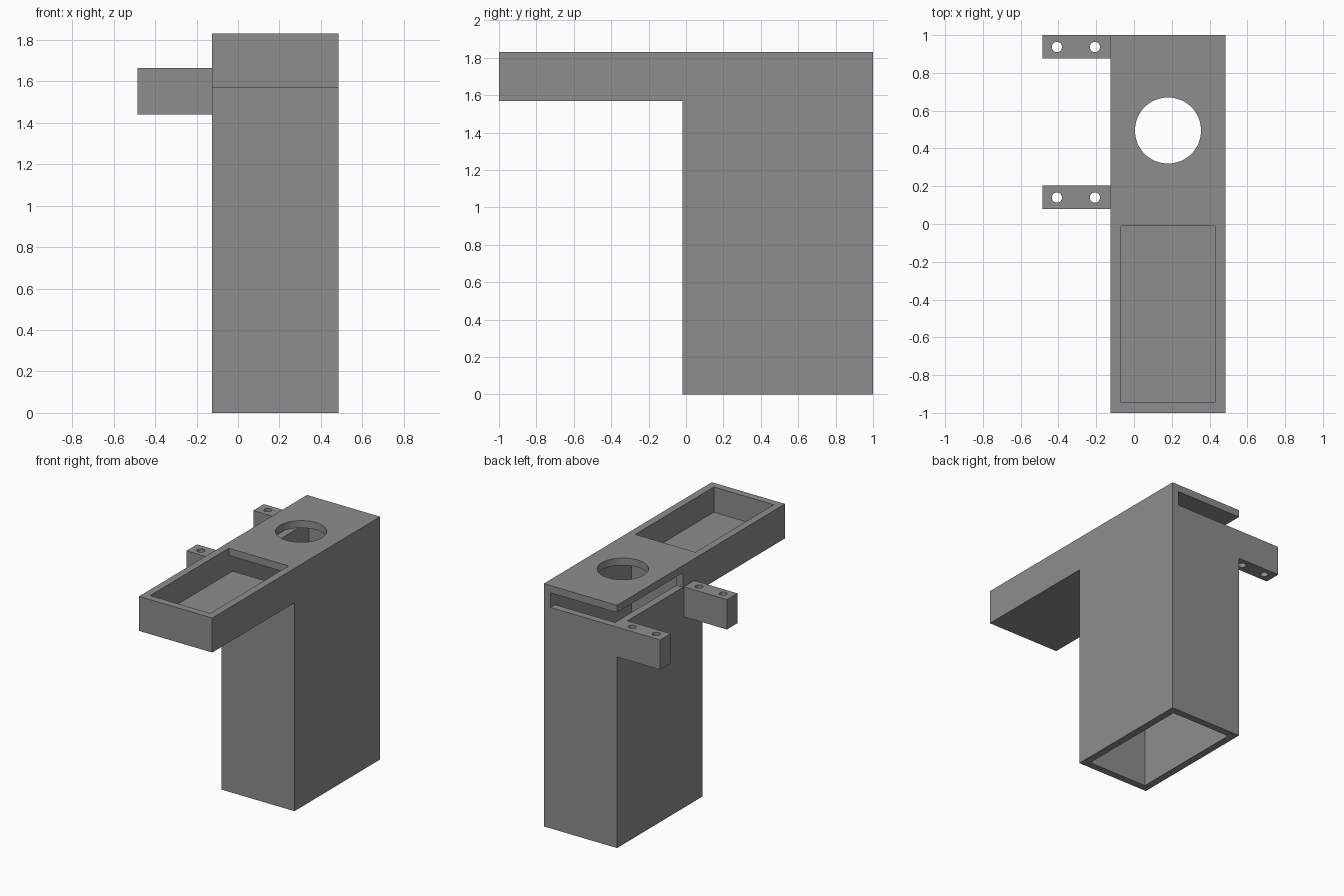
import bpy

if "Cube" in bpy.data.objects:
    bpy.data.objects.remove(bpy.data.objects["Cube"])

X0, X1 = -0.125, 0.485      # housing width
Z_TOP, Z_PLATE, Z_LEDGE = 1.83, 1.775, 1.665
WALL = 0.055

grey = bpy.data.materials.new("grey plastic")
grey.diffuse_color = (0.27, 0.27, 0.27, 1)
grey.use_nodes = True
grey.node_tree.nodes["Principled BSDF"].inputs["Base Color"].default_value = grey.diffuse_color


def box(name, x, y, z):
    bpy.ops.mesh.primitive_cube_add(size=1)
    ob = bpy.context.object
    ob.name = name
    for v in ob.data.vertices:
        v.co = [lo + (c + 0.5) * (hi - lo) for c, (lo, hi) in zip(v.co, (x, y, z))]
    ob.data.materials.append(grey)
    return ob


def cylinder(name, x, y, z, radius, depth, sides):
    bpy.ops.mesh.primitive_cylinder_add(vertices=sides, radius=radius, depth=depth,
                                        location=(x, y, z))
    ob = bpy.context.object
    ob.name = name
    ob.data.materials.append(grey)
    return ob


def boolean(target, other, operation):
    mod = target.modifiers.new(operation.lower(), 'BOOLEAN')
    mod.operation, mod.solver, mod.object = operation, 'EXACT', other
    bpy.context.view_layer.objects.active = target
    bpy.ops.object.modifier_apply(modifier=mod.name)
    bpy.data.objects.remove(other)


# Upright housing with a forward arm
housing = box("housing", (X0, X1), (-0.02, 1), (0, Z_TOP))
boolean(housing, box("arm", (X0, X1), (-1, 0.2), (1.57, Z_TOP)), 'UNION')

# Side mounting tabs, level with the slot ledge
for y0, y1 in ((0.08, 0.205), (0.875, 1)):
    boolean(housing, box("tab", (-0.485, X0 + 0.03), (y0, y1), (1.44, Z_LEDGE)), 'UNION')

# Hollow shaft open at the bottom
inner_x = (X0 + WALL, X1 - WALL)
boolean(housing, box("shaft", inner_x, (0.035, 0.945), (-0.1, Z_PLATE)), 'DIFFERENCE')

# Tray recess and the passage from it into the shaft
boolean(housing, box("tray", inner_x, (-0.945, -0.01), (1.64, 2)), 'DIFFERENCE')
boolean(housing, box("passage", inner_x, (-0.1, 0.1), (1.64, Z_PLATE)), 'DIFFERENCE')

# Slot under the top plate through the back and left walls
boolean(housing, box("slot", (X0 - 0.2, X1 - WALL), (0.215, 1.2), (Z_LEDGE, Z_PLATE)), 'DIFFERENCE')

# Round opening in the top plate
boolean(housing, cylinder("opening", 0.18, 0.495, Z_TOP, 0.175, 0.2, 64), 'DIFFERENCE')

# Screw holes in the tabs
for x in (-0.408, -0.207):
    for y in (0.14, 0.937):
        boolean(housing, cylinder("screw_hole", x, y, 1.55, 0.027, 0.5, 32), 'DIFFERENCE')

bpy.ops.object.select_all(action='DESELECT')
housing.select_set(True)
bpy.context.view_layer.objects.active = housing
bpy.ops.object.shade_smooth_by_angle()
